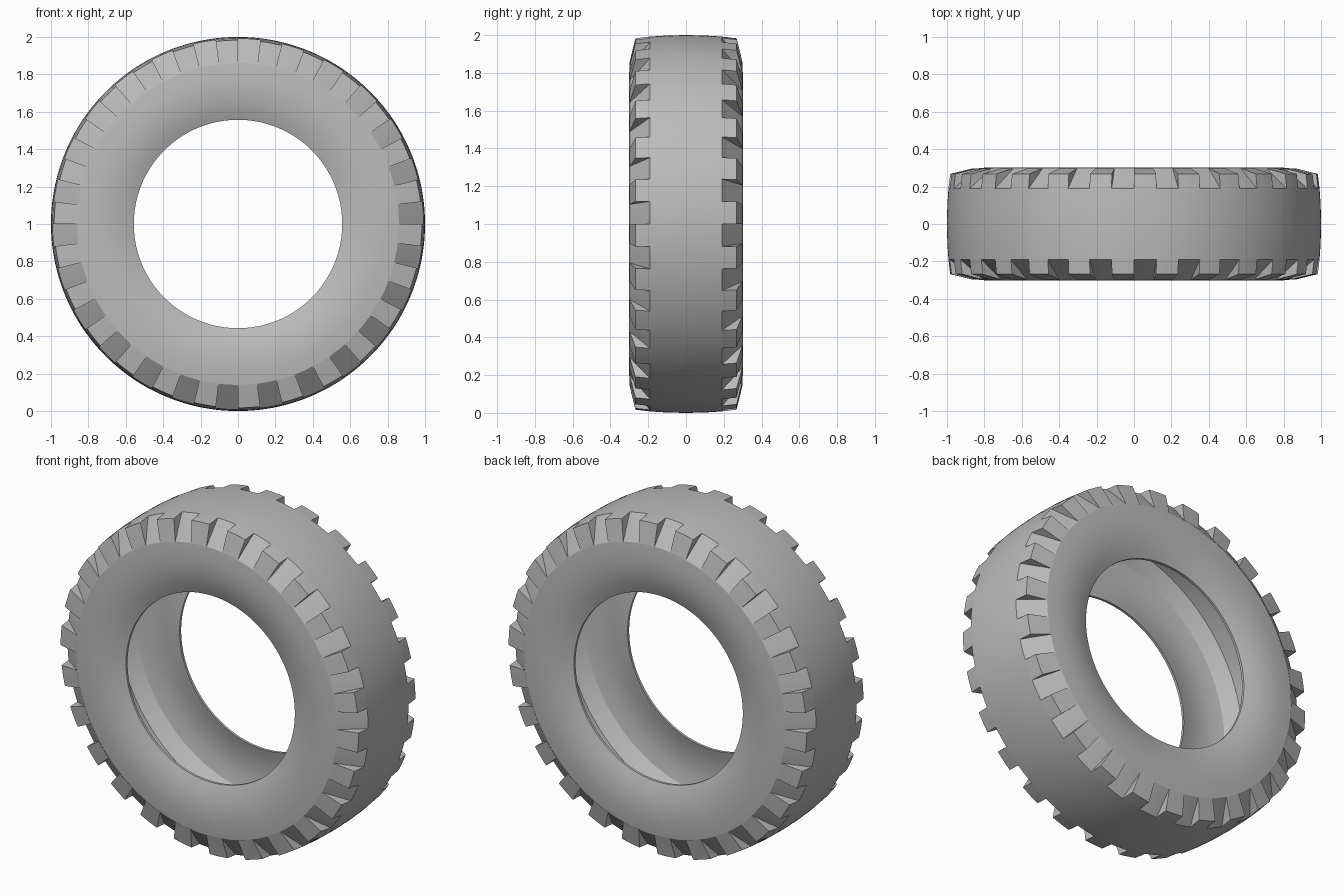
import bpy, bmesh, math

cube = bpy.data.objects.get("Cube")
if cube:
    bpy.data.objects.remove(cube, do_unlink=True)

LUGS = 26                      # blocks per shoulder
PITCH = 2 * math.pi / LUGS
STEPS = 4                      # ring segments per half pitch

rubber = bpy.data.materials.new("grey rubber")
rubber.use_nodes = True
rubber.diffuse_color = (0.5, 0.5, 0.5, 1)
rubber.node_tree.nodes["Principled BSDF"].inputs["Base Color"].default_value = (0.5, 0.5, 0.5, 1)


def point(y, r, angle):
    """Place a (y, radius) profile point; the angle runs clockwise from the top."""
    return (r * math.sin(angle), y, 1 + r * math.cos(angle))


def sweep(bm, profile, start, end, steps, full=False):
    """Turn a closed profile around the axle, capping it unless it is a full ring."""
    count = steps if full else steps + 1
    rings = [[bm.verts.new(point(y, r, start + (end - start) * i / steps)) for y, r in profile]
             for i in range(count)]
    n = len(profile)
    for i in range(steps):
        a, b = rings[i], rings[(i + 1) % count]
        for j in range(n):
            k = (j + 1) % n
            bm.faces.new((a[j], a[k], b[k], b[j]))
    if not full:
        bm.faces.new(rings[0])
        bm.faces.new(rings[-1])


def finish(bm, name):
    bmesh.ops.recalc_face_normals(bm, faces=bm.faces)
    mesh = bpy.data.meshes.new(name)
    bm.to_mesh(mesh)
    bm.free()
    mesh.materials.append(rubber)
    obj = bpy.data.objects.new(name, mesh)
    bpy.context.collection.objects.link(obj)
    bpy.ops.object.select_all(action="DESELECT")
    obj.select_set(True)
    bpy.context.view_layer.objects.active = obj
    bpy.ops.object.shade_smooth_by_angle(angle=math.radians(28))


# Hollow casing: crown, sloped shoulder, bulging sidewall, bead, inner cavity
half = [(0.10, 0.998), (0.19, 0.992), (0.295, 0.86), (0.302, 0.79), (0.302, 0.73),
        (0.295, 0.67), (0.281, 0.61), (0.26, 0.557),
        (0.245, 0.557), (0.262, 0.62), (0.272, 0.70), (0.270, 0.78), (0.255, 0.85), (0.19, 0.925)]
casing = [(0, 1.0)] + half + [(0, 0.93)] + [(-y, r) for y, r in reversed(half)]
bm = bmesh.new()
sweep(bm, casing, 0, 2 * math.pi, 2 * LUGS * STEPS, full=True)
finish(bm, "tire_casing")

# Wedge blocks squaring off each shoulder, staggered by half a pitch
wedge = [(0.19, 0.992), (0.268, 0.983), (0.298, 0.86)]
for name, side, offset in (("front_tread_blocks", -1, 0.5), ("back_tread_blocks", 1, 0)):
    bm = bmesh.new()
    for i in range(LUGS):
        start = (i + offset) * PITCH
        sweep(bm, [(side * y, r) for y, r in wedge], start, start + PITCH / 2, STEPS)
    finish(bm, name)
